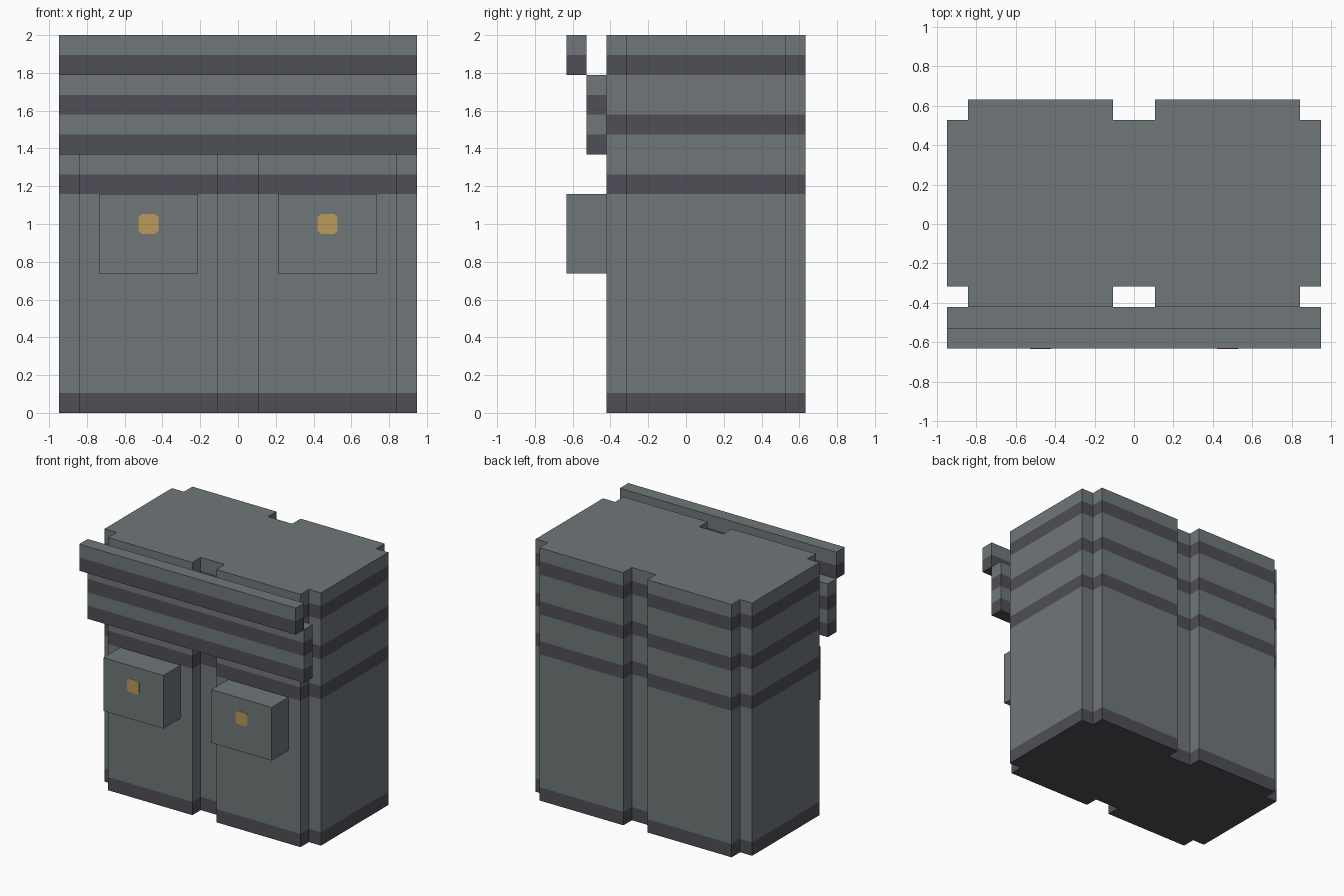
import bpy, bmesh

U = 2 / 19  # one block of the building grid

old = bpy.data.objects.get("Cube")
if old:
    bpy.data.objects.remove(old, do_unlink=True)


def material(name, rgb):
    m = bpy.data.materials.new(name)
    m.use_nodes = True
    m.diffuse_color = (*rgb, 1)
    bsdf = m.node_tree.nodes["Principled BSDF"]
    bsdf.inputs["Base Color"].default_value = (*rgb, 1)
    bsdf.inputs["Roughness"].default_value = 0.9
    return m


GREY = material("slate_grey", (0.160, 0.184, 0.193))
DARK = material("dark_trim", (0.080, 0.077, 0.092))
GOLD = material("gold", (0.50, 0.32, 0.105))


def banded_prism(name, outline, levels, dark_rows=(), mats=(GREY, DARK)):
    """Extrude an outline through the levels; dark rows use the second material."""
    bm = bmesh.new()
    rings = [[bm.verts.new((x * U, y * U, z * U)) for x, y in outline] for z in levels]
    n = len(outline)
    for row in range(len(levels) - 1):
        lower, upper = rings[row], rings[row + 1]
        for i in range(n):
            j = (i + 1) % n
            side = bm.faces.new((lower[i], lower[j], upper[j], upper[i]))
            side.material_index = int(row in dark_rows)
    bottom = bm.faces.new(rings[0][::-1])
    bottom.material_index = int(0 in dark_rows)
    top = bm.faces.new(rings[-1])
    top.material_index = int(len(levels) - 2 in dark_rows)
    bmesh.ops.recalc_face_normals(bm, faces=bm.faces)
    mesh = bpy.data.meshes.new(name)
    bm.to_mesh(mesh)
    bm.free()
    for m in mats:
        mesh.materials.append(m)
    obj = bpy.data.objects.new(name, mesh)
    bpy.context.collection.objects.link(obj)
    return obj


def rect(x0, x1, y0, y1):
    return [(x0, y0), (x1, y0), (x1, y1), (x0, y1)]


# Cabinet body: notched corners and a centre groove at front and back
half = [(1, -3), (1, -4), (8, -4), (8, -3), (9, -3),
        (9, 5), (8, 5), (8, 6), (1, 6), (1, 5)]
outline = half + [(-x, y) for x, y in reversed(half)]
banded_prism("cabinet_body", outline, [0, 1, 11, 12, 14, 15, 17, 18, 19], {0, 2, 4, 6})

# Stepped striped canopy on the front
banded_prism("canopy_panel", rect(-9, 9, -5, -4), [13, 14, 15, 16, 17], {0, 2})
banded_prism("canopy_lip", rect(-9, 9, -6, -5), [17, 18, 19], {0})

# Two front boxes, each with a thin gold stud plate
for side, s in (("left", 1), ("right", -1)):
    cx = 4.5 * s
    banded_prism(side + "_front_box", rect(cx - 2.5, cx + 2.5, -6, -4), [7, 11])
    stud = banded_prism(side + "_stud",
                        [(-.5, -.35), (-.35, -.5), (.35, -.5), (.5, -.35),
                         (.5, .35), (.35, .5), (-.35, .5), (-.5, .35)],
                        [0, 0.02], mats=(GOLD,))
    stud.rotation_euler.x = 1.5708
    stud.location = (cx * U, -6 * U, 9.5 * U)
